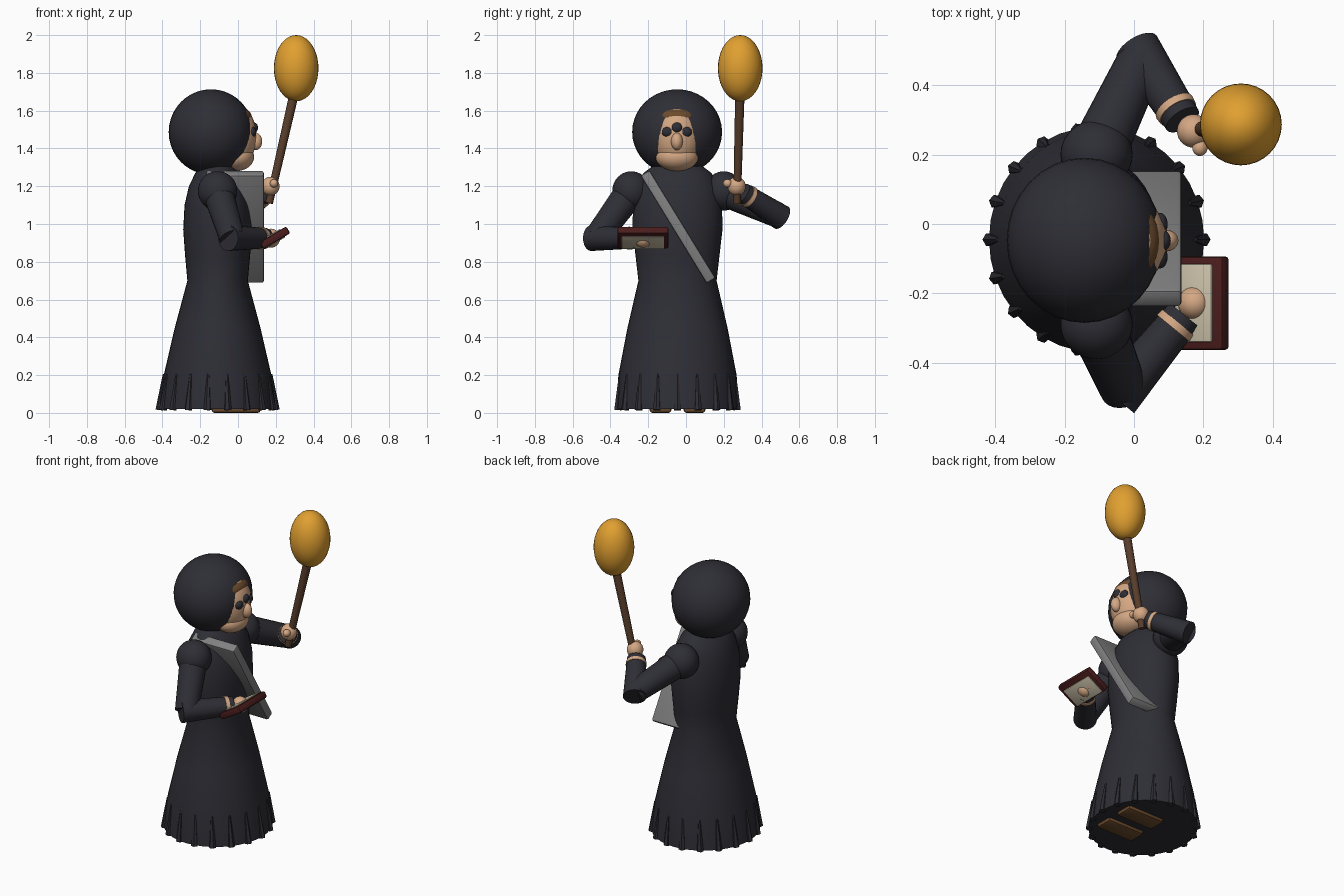
import bpy, bmesh, math
from mathutils import Vector, Matrix

if "Cube" in bpy.data.objects:
    bpy.data.objects.remove(bpy.data.objects["Cube"])


def material(name, rgb):
    m = bpy.data.materials.new(name)
    m.use_nodes = True
    m.diffuse_color = (*rgb, 1)
    m.node_tree.nodes["Principled BSDF"].inputs["Base Color"].default_value = (*rgb, 1)
    return m


ROBE = material("charcoal cloth", (0.027, 0.027, 0.036))
SKIN = material("skin", (0.66, 0.39, 0.23))
FLAME = material("amber flame", (0.75, 0.35, 0.03))
WOOD = material("dark wood", (0.10, 0.048, 0.025))
BROWN = material("brown leather", (0.15, 0.07, 0.025))
RED = material("dark red cover", (0.07, 0.012, 0.012))
CREAM = material("cream paper", (0.60, 0.54, 0.40))
GREY = material("grey strap", (0.22, 0.22, 0.22))

CX, CY = -0.108, -0.045   # body axis


def finish(name, bm, mat, smooth=True):
    mesh = bpy.data.meshes.new(name)
    bmesh.ops.recalc_face_normals(bm, faces=bm.faces)
    bm.to_mesh(mesh)
    bm.free()
    ob = bpy.data.objects.new(name, mesh)
    bpy.context.collection.objects.link(ob)
    mesh.materials.append(mat)
    if smooth:
        bpy.ops.object.select_all(action="DESELECT")
        ob.select_set(True)
        bpy.context.view_layer.objects.active = ob
        bpy.ops.object.shade_smooth_by_angle(angle=math.radians(40))
    return ob


def ball(name, loc, size, mat):
    bm = bmesh.new()
    bmesh.ops.create_uvsphere(bm, u_segments=32, v_segments=20, radius=1,
                              matrix=Matrix.Translation(loc) @ Matrix.Diagonal((*size, 1)))
    return finish(name, bm, mat)


def rod(name, a, b, r1, r2, mat, sides=24):
    a, b = Vector(a), Vector(b)
    d = b - a
    bm = bmesh.new()
    bmesh.ops.create_cone(bm, cap_ends=True, segments=sides, radius1=r1, radius2=r2, depth=d.length,
                          matrix=Matrix.Translation((a + b) / 2) @ d.to_track_quat("Z", "Y").to_matrix().to_4x4())
    return finish(name, bm, mat, sides > 8)


def box(name, loc, size, mat, rot=Matrix(), bevel=0.01):
    bm = bmesh.new()
    bmesh.ops.create_cube(bm, size=1, matrix=Matrix.Diagonal((*size, 1)))
    bmesh.ops.bevel(bm, geom=bm.edges[:], offset=bevel, segments=2, affect="EDGES", profile=0.5)
    bm.transform(Matrix.Translation(loc) @ rot)
    return finish(name, bm, mat)


# Robe: stacked ellipses (height, x radius, y radius)
profile = [(0.02, 0.31, 0.325), (0.2, 0.285, 0.313), (0.45, 0.227, 0.265), (0.7, 0.16, 0.207),
           (0.83, 0.172, 0.222), (0.97, 0.182, 0.238), (1.1, 0.175, 0.236),
           (1.2, 0.152, 0.215), (1.27, 0.118, 0.18), (1.33, 0.06, 0.1)]
bm = bmesh.new()
N = 36
rings = [[bm.verts.new((CX + rx * math.cos(math.tau * i / N), CY + ry * math.sin(math.tau * i / N), z))
          for i in range(N)] for z, rx, ry in profile]
for lo, hi in zip(rings, rings[1:]):
    for i in range(N):
        bm.faces.new((lo[i], lo[(i + 1) % N], hi[(i + 1) % N], hi[i]))
bm.faces.new(rings[0])
bm.faces.new(rings[-1])
finish("robe", bm, ROBE)

# Hem folds
for i in range(18):
    c, s = math.cos(math.tau * i / 18), math.sin(math.tau * i / 18)
    rod(f"hem_fold_{i + 1}", (CX + 0.308 * c, CY + 0.32 * s, 0.015),
        (CX + 0.283 * c, CY + 0.308 * s, 0.205), 0.021, 0.007, ROBE, 6)

# Shoes
for side, y in (("right", -0.135), ("left", 0.045)):
    box(side + "_shoe", (-0.01, y, 0.025), (0.26, 0.115, 0.05), BROWN, bevel=0.015)

# Hood, face and hair
ball("hood", (-0.143, -0.047, 1.487), (0.224, 0.238, 0.226), ROBE)
ball("face", (-0.03, -0.048, 1.465), (0.128, 0.133, 0.178), SKIN)
ball("chin", (-0.01, -0.048, 1.355), (0.095, 0.113, 0.075), SKIN)
ball("hair", (-0.02, -0.048, 1.565), (0.093, 0.118, 0.06), BROWN)
ball("nose", (0.092, -0.048, 1.437), (0.036, 0.031, 0.046), SKIN)
for side, s in (("right", -1), ("left", 1)):
    ball(side + "_eye", (0.075, -0.048 + s * 0.047, 1.487), (0.022, 0.033, 0.028), ROBE)
ball("brow", (0.086, -0.048, 1.51), (0.02, 0.028, 0.027), ROBE)

# Arms: shoulder, elbow, wrist, hand, thumb
arms = {
    "right": ((CX, -0.29, 1.175), (-0.03, -0.475, 0.925), (0.145, -0.262, 0.925),
              (0.175, -0.228, 0.925), (0.185, -0.175, 0.915)),
    "left": ((CX, 0.2, 1.175), (0.025, 0.48, 1.05), (0.14, 0.30, 1.165),
             (0.172, 0.268, 1.2), (0.19, 0.22, 1.215)),
}
for side, (shoulder, elbow, wrist, hand, thumb) in arms.items():
    ball(side + "_shoulder", shoulder, (0.104, 0.1, 0.104), ROBE)
    rod(side + "_upper_arm", shoulder, elbow, 0.082, 0.068, ROBE)
    e, w = Vector(elbow), Vector(wrist)
    back = (e - w).normalized()
    rod(side + "_forearm", e + back * 0.035, w, 0.068, 0.054, ROBE)
    rod(side + "_cuff", w + back * 0.05, w + back * 0.028, 0.061, 0.059, SKIN)
    ball(side + "_hand", hand, (0.048, 0.048, 0.05), SKIN)
    ball(side + "_thumb", thumb, (0.022, 0.024, 0.022), SKIN)

# Torch
rod("torch_handle", (0.165, 0.27, 1.11), (0.295, 0.285, 1.68), 0.02, 0.025, WOOD, 16)
ball("torch_flame", (0.308, 0.287, 1.825), (0.118, 0.118, 0.175), FLAME)

# Book, tilted up at its outer edge
tilt = Matrix.Rotation(math.radians(-31), 4, "Y")
box("book_cover", (0.195, -0.228, 0.927), (0.165, 0.27, 0.042), RED, tilt)
box("book_pages", (0.183, -0.228, 0.92), (0.125, 0.225, 0.052), CREAM, tilt, 0.005)

# Diagonal chest strap
box("chest_strap", (-0.015, -0.042, 0.985), (0.305, 0.056, 0.67), GREY,
    Matrix.Rotation(math.radians(31.5), 4, "X"), 0.012)
